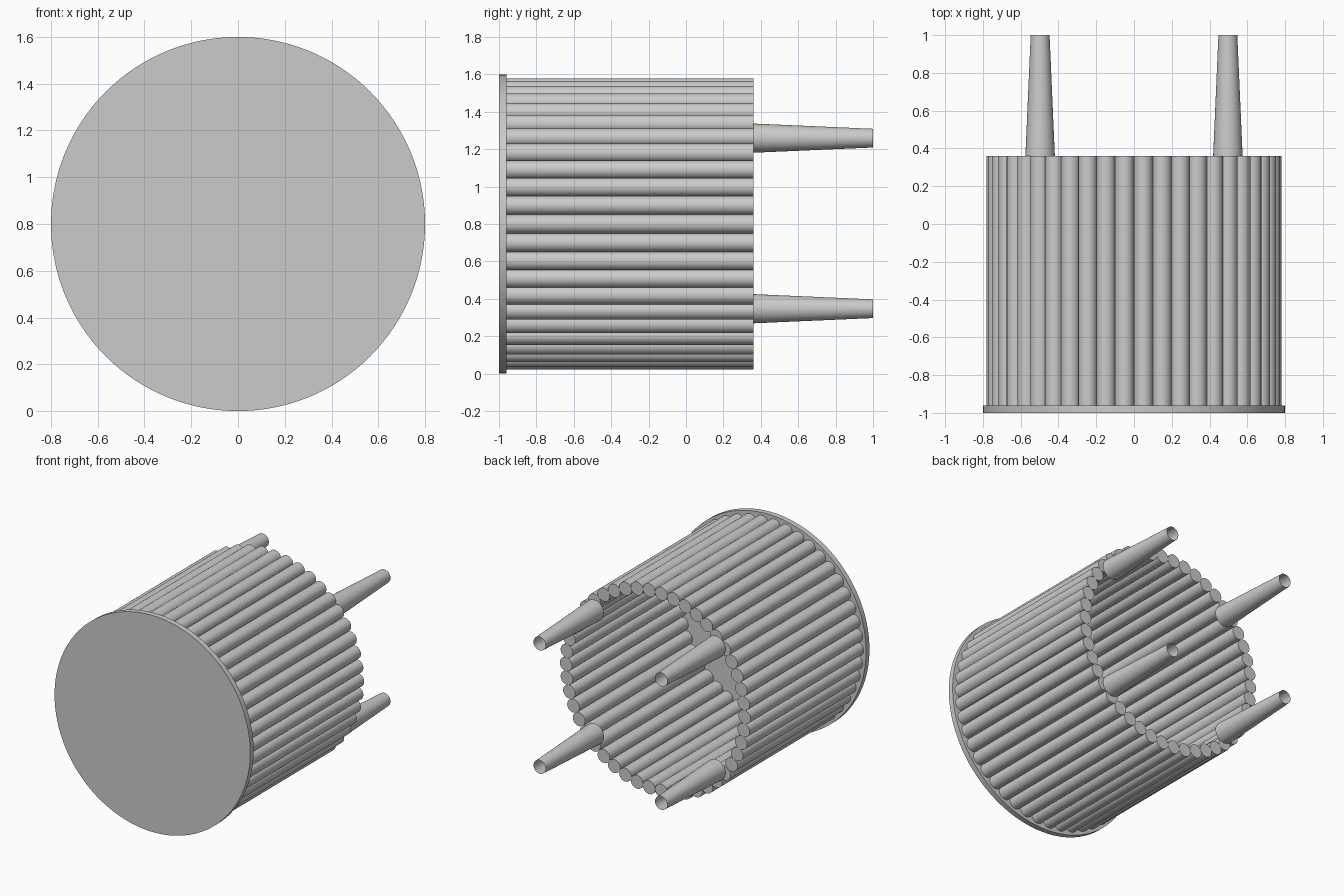
import bpy
from math import pi, cos, sin, radians

if "Cube" in bpy.data.objects:
    bpy.data.objects.remove(bpy.data.objects["Cube"])

CZ = 0.8  # height of the drum axis


def rod(name, x, z, y0, y1, r0, r1, sides, capped=True):
    """Round bar along y, radius r0 at y0 and r1 at y1."""
    bpy.ops.mesh.primitive_cone_add(
        vertices=sides, radius1=r0, radius2=r1, depth=y1 - y0,
        end_fill_type='NGON' if capped else 'NOTHING',
        location=(x, (y0 + y1) / 2, z), rotation=(-pi / 2, 0, 0))
    ob = bpy.context.object
    ob.name = name
    bpy.ops.object.transform_apply(location=True, rotation=True, scale=True)
    bpy.ops.object.shade_smooth_by_angle(angle=radians(35))
    return ob


# Round table top
rod("table_top", 0, CZ, -1.0, -0.96, 0.8, 0.8, 128)

# Ring of touching round slats
COUNT, RING, SLAT_R = 46, 0.73, 0.05
for i in range(COUNT):
    a = 2 * pi * i / COUNT
    rod(f"slat_{i + 1}", RING * cos(a), CZ + RING * sin(a),
        -0.96, 0.36, SLAT_R, SLAT_R, 24)

# Four tapered, open-ended legs
for side, sx in (("left", -1), ("right", 1)):
    for level, sz in (("lower", -1), ("upper", 1)):
        rod(f"leg_{level}_{side}", sx * 0.497, CZ + 0.003 + sz * 0.456,
            0.36, 1.0, 0.078, 0.05, 32, capped=False)
